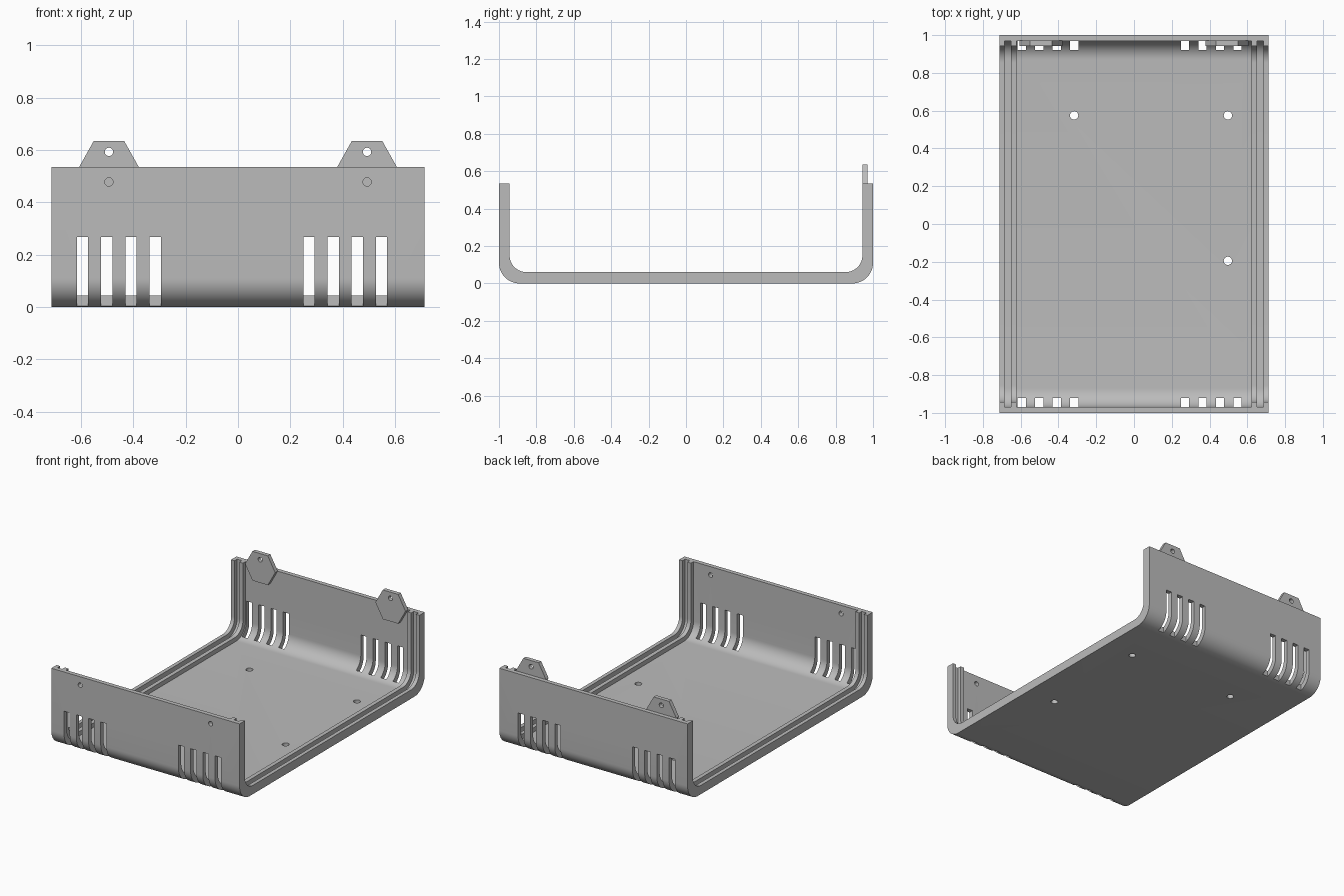
import bpy, bmesh, math
from mathutils import Matrix

if "Cube" in bpy.data.objects:
    bpy.data.objects.remove(bpy.data.objects["Cube"], do_unlink=True)

HALF_X, HEIGHT = 0.712, 0.535

grey = bpy.data.materials.new("mid grey")
grey.use_nodes = True
colour = (0.5, 0.5, 0.5, 1)
grey.diffuse_color = colour
grey.node_tree.nodes["Principled BSDF"].inputs["Base Color"].default_value = colour


def u_outline(half_y, floor, radius, top):
    """Left half plus right half of a U with rounded bottom corners, as (y, z)."""
    steps = 14
    right = []
    for i in range(steps + 1):
        a = math.radians(-90 + 90 * i / steps)
        right.append((half_y - radius + radius * math.cos(a),
                      floor + radius + radius * math.sin(a)))
    right.append((half_y, top))
    return [(-y, z) for y, z in reversed(right)] + right


def add_prism(bm, points, depth, to_3d, start):
    """Extrude a flat outline; to_3d maps (a, b, distance) to a position."""
    ends = [[bm.verts.new(to_3d(a, b, d)) for a, b in points]
            for d in (start, start + depth)]
    bm.faces.new(ends[0])
    bm.faces.new(list(reversed(ends[1])))
    n = len(points)
    for i in range(n):
        j = (i + 1) % n
        bm.faces.new((ends[0][j], ends[0][i], ends[1][i], ends[1][j]))


def along_x(y, z, d):
    return (d, y, z)


def along_y(x, z, d):
    return (x, d, z)


def add_box(bm, x0, x1, y0, y1, z0, z1):
    add_prism(bm, [(x0, z0), (x1, z0), (x1, z1), (x0, z1)], y1 - y0, along_y, y0)


def add_hole(bm, x, y, z, radius, depth, upright):
    turn = Matrix() if upright else Matrix.Rotation(math.pi / 2, 4, "X")
    bmesh.ops.create_cone(bm, cap_ends=True, segments=32, radius1=radius,
                          radius2=radius, depth=depth,
                          matrix=Matrix.Translation((x, y, z)) @ turn)


def finish(bm, name):
    bmesh.ops.recalc_face_normals(bm, faces=bm.faces)
    mesh = bpy.data.meshes.new(name)
    bm.to_mesh(mesh)
    bm.free()
    mesh.materials.append(grey)
    obj = bpy.data.objects.new(name, mesh)
    bpy.context.collection.objects.link(obj)
    return obj


def select(obj):
    bpy.ops.object.select_all(action="DESELECT")
    obj.select_set(True)
    bpy.context.view_layer.objects.active = obj


def cut(target, bm):
    cutter = finish(bm, "cutter")
    cutter.hide_render = True
    mod = target.modifiers.new("cut", "BOOLEAN")
    mod.operation, mod.solver, mod.object = "DIFFERENCE", "EXACT", cutter
    select(target)
    bpy.ops.object.modifier_apply(modifier=mod.name)
    bpy.data.objects.remove(cutter, do_unlink=True)


# U-shaped tray, as thick as its end ribs
bm = bmesh.new()
inner = u_outline(0.943, 0.06, 0.09, HEIGHT)
add_prism(bm, u_outline(1.0, 0, 0.11, HEIGHT) + inner[::-1],
          2 * HALF_X, along_x, -HALF_X)
tray = finish(bm, "tray")

# Thinner middle and the panel groove near each end
bm = bmesh.new()
cavity = u_outline(0.97, 0.03, 0.1, HEIGHT + 0.1)
for x0, x1 in ((-0.686, -0.65), (-0.622, 0.622), (0.65, 0.686)):
    add_prism(bm, cavity, x1 - x0, along_x, x0)
cut(tray, bm)

# Vent slots wrapping round both lower edges, floor and front screw holes
bm = bmesh.new()
for first in (-0.594, 0.271):
    for i in range(4):
        x = first + 0.0925 * i
        for y0, y1 in ((-1.05, -0.92), (0.92, 1.05)):
            add_box(bm, x - 0.0215, x + 0.0215, y0, y1, -0.05, 0.267)
for x, y in ((-0.317, 0.575), (0.497, 0.575), (0.497, -0.195)):
    add_hole(bm, x, y, 0.02, 0.022, 0.2, True)
for x in (-0.493, 0.493):
    add_hole(bm, x, -1.0, 0.478, 0.016, 0.2, False)
cut(tray, bm)

# Six-sided screw tabs on the inside of the back wall
tabs = []
for name, x in (("right_tab", -0.493), ("left_tab", 0.493)):
    bm = bmesh.new()
    outline = [(x + a, HEIGHT + b) for a, b in
               ((-0.114, 0), (-0.058, -0.1), (0.058, -0.1),
                (0.114, 0), (0.058, 0.1), (-0.058, 0.1))]
    add_prism(bm, outline, 0.028, along_y, 0.943)
    tab = finish(bm, name)
    bm = bmesh.new()
    add_hole(bm, x, 0.957, 0.593, 0.016, 0.2, False)
    cut(tab, bm)
    tabs.append(tab)

for obj in [tray] + tabs:
    select(obj)
    bpy.ops.object.shade_smooth_by_angle(angle=math.radians(30))
